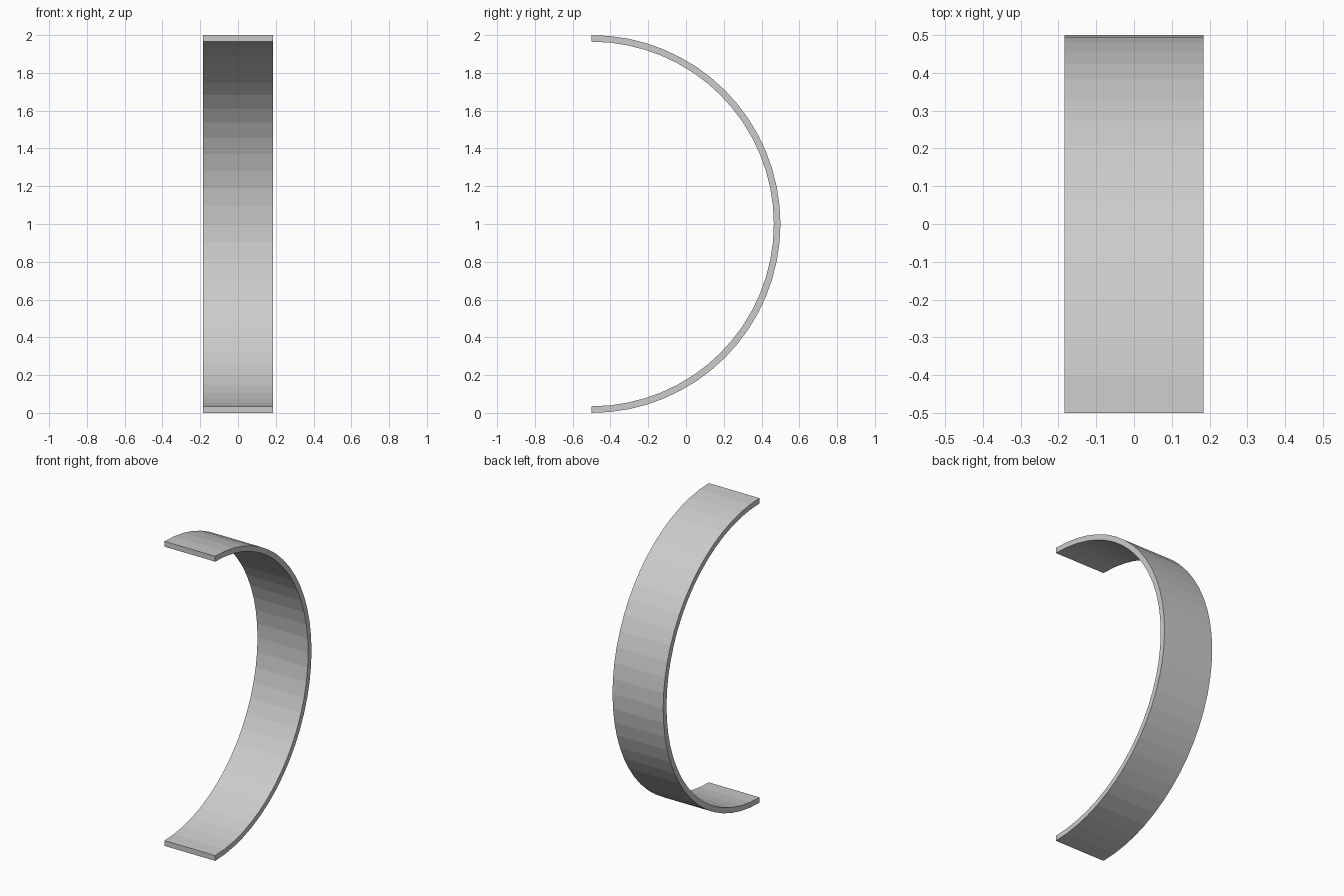
import bpy, bmesh, math

if "Cube" in bpy.data.objects:
    bpy.data.objects.remove(bpy.data.objects["Cube"])

OUTER, INNER, HALF_WIDTH, SEGMENTS = 1.0, 0.965, 0.184, 32
CENTRE_Y, CENTRE_Z = -0.5, 1.0

bm = bmesh.new()


def arc_point(radius, i):
    a = -math.pi / 2 + math.pi * i / SEGMENTS
    return bm.verts.new((-HALF_WIDTH, CENTRE_Y + radius * math.cos(a),
                         CENTRE_Z + radius * math.sin(a)))


# Flat half-ring profile, one quad per segment
outer = [arc_point(OUTER, i) for i in range(SEGMENTS + 1)]
inner = [arc_point(INNER, i) for i in range(SEGMENTS + 1)]
for i in range(SEGMENTS):
    bm.faces.new((outer[i], outer[i + 1], inner[i + 1], inner[i]))

# Extrude the profile across the width of the band
result = bmesh.ops.extrude_face_region(bm, geom=bm.faces[:], use_keep_orig=True)
side = [g for g in result["geom"] if isinstance(g, bmesh.types.BMVert)]
bmesh.ops.translate(bm, verts=side, vec=(2 * HALF_WIDTH, 0, 0))
bmesh.ops.recalc_face_normals(bm, faces=bm.faces[:])

mesh = bpy.data.meshes.new("half_ring_band")
bm.to_mesh(mesh)
bm.free()
bpy.context.collection.objects.link(bpy.data.objects.new("half_ring_band", mesh))
